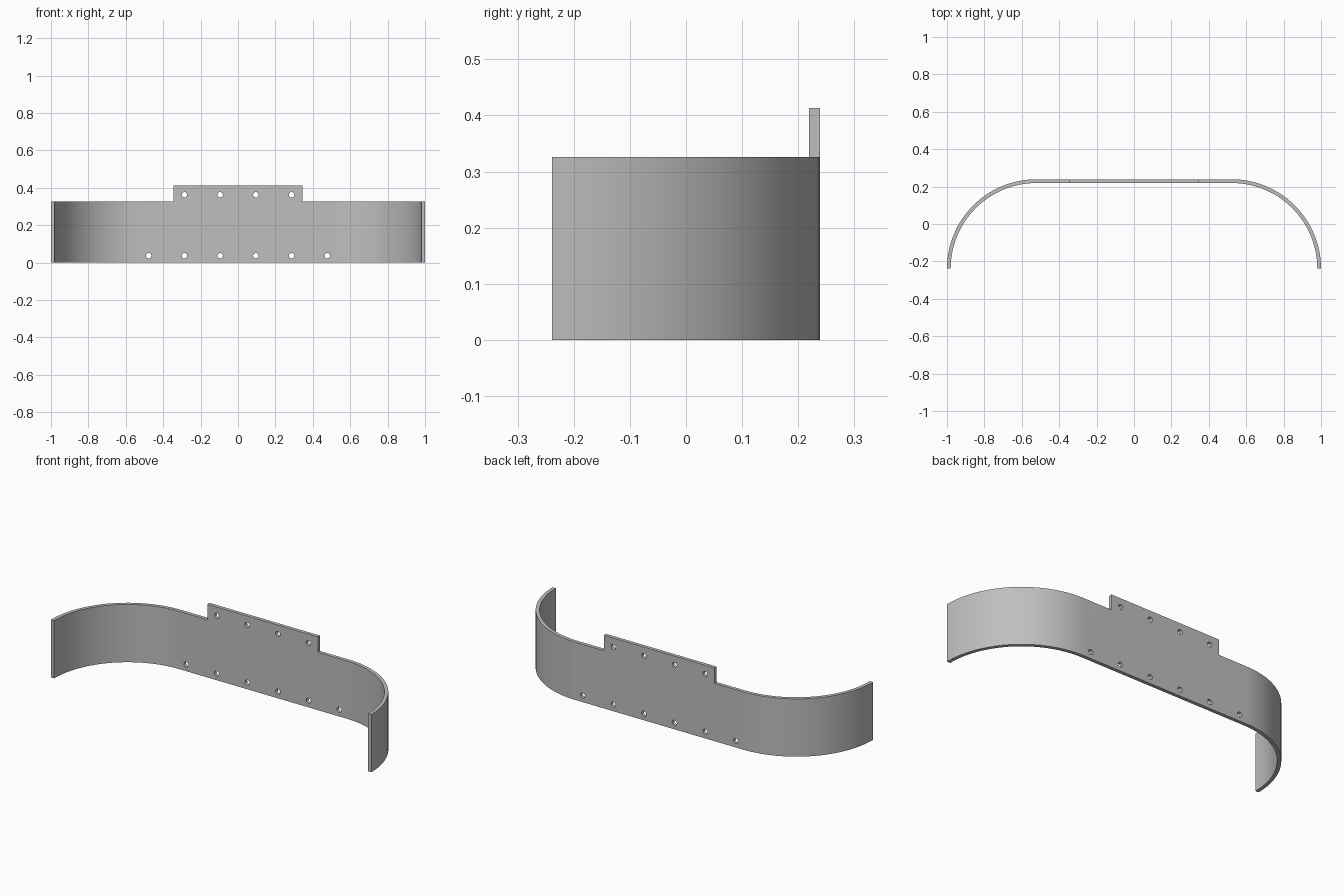
import bpy, bmesh, math
from mathutils import Matrix

if "Cube" in bpy.data.objects:
    bpy.data.objects.remove(bpy.data.objects["Cube"])

HEIGHT, TAB_TOP, TAB_HALF = 0.326, 0.413, 0.345
BACK, THICK = 0.239, 0.02
RADIUS = 0.478                      # outer bend radius
CX, CY = 1 - RADIUS, BACK - RADIUS  # bend centre
SEGMENTS = 32
HOLE_R, PITCH = 0.0145, 0.191

grey = bpy.data.materials.new("grey")
grey.diffuse_color = (0.52, 0.52, 0.52, 1)
grey.use_nodes = True
grey.node_tree.nodes["Principled BSDF"].inputs["Base Color"].default_value = grey.diffuse_color


def make_object(name, bm):
    bmesh.ops.recalc_face_normals(bm, faces=bm.faces)
    mesh = bpy.data.meshes.new(name)
    bm.to_mesh(mesh)
    bm.free()
    obj = bpy.data.objects.new(name, mesh)
    bpy.context.collection.objects.link(obj)
    return obj


def half_path(r):
    """Plan path from the tab edge round the bend to the front end."""
    pts = [(TAB_HALF, CY + r)]
    for i in range(SEGMENTS + 1):
        a = math.pi / 2 * (1 - i / SEGMENTS)
        pts.append((CX + r * math.cos(a), CY + r * math.sin(a)))
    return pts


def full_path(r):
    right = half_path(r)
    return [(-x, y) for x, y in reversed(right)] + right


# Curved band: plan strip extruded upward
bm = bmesh.new()
outer = [bm.verts.new((x, y, 0)) for x, y in full_path(RADIUS)]
inner = [bm.verts.new((x, y, 0)) for x, y in full_path(RADIUS - THICK)]
strip = [bm.faces.new((outer[i], outer[i + 1], inner[i + 1], inner[i]))
         for i in range(len(outer) - 1)]
up = bmesh.ops.extrude_face_region(bm, geom=strip, use_keep_orig=True)["geom"]
bmesh.ops.translate(bm, vec=(0, 0, HEIGHT),
                    verts=[v for v in up if isinstance(v, bmesh.types.BMVert)])

# Raised tab: pull up the middle top face
middle = [f for f in bm.faces if all(abs(v.co.x) < TAB_HALF + 0.001
                                     and v.co.z > 0.1 for v in f.verts)]
tab = bmesh.ops.extrude_face_region(bm, geom=middle)["geom"]
bmesh.ops.translate(bm, vec=(0, 0, TAB_TOP - HEIGHT),
                    verts=[v for v in tab if isinstance(v, bmesh.types.BMVert)])
bmesh.ops.delete(bm, geom=[f for f in middle if f.is_valid], context="FACES_ONLY")
band = make_object("curved_band", bm)
band.data.materials.append(grey)

# Screw holes: six along the bottom, four in the tab
bm = bmesh.new()
holes = [((i - 2.5) * PITCH, 0.037) for i in range(6)]
holes += [((i - 1.5) * PITCH, 0.363) for i in range(4)]
for x, z in holes:
    place = Matrix.Translation((x, BACK - THICK / 2, z)) @ Matrix.Rotation(math.pi / 2, 4, "X")
    bmesh.ops.create_cone(bm, cap_ends=True, segments=24, radius1=HOLE_R,
                          radius2=HOLE_R, depth=0.1, matrix=place)
cutter = make_object("hole_cutter", bm)
cutter.hide_render = True

bpy.context.view_layer.objects.active = band
band.select_set(True)
cut = band.modifiers.new("holes", "BOOLEAN")
cut.operation, cut.solver, cut.object = "DIFFERENCE", "EXACT", cutter
bpy.ops.object.modifier_apply(modifier=cut.name)
bpy.data.objects.remove(cutter)
bpy.ops.object.shade_smooth_by_angle(angle=math.radians(30))
